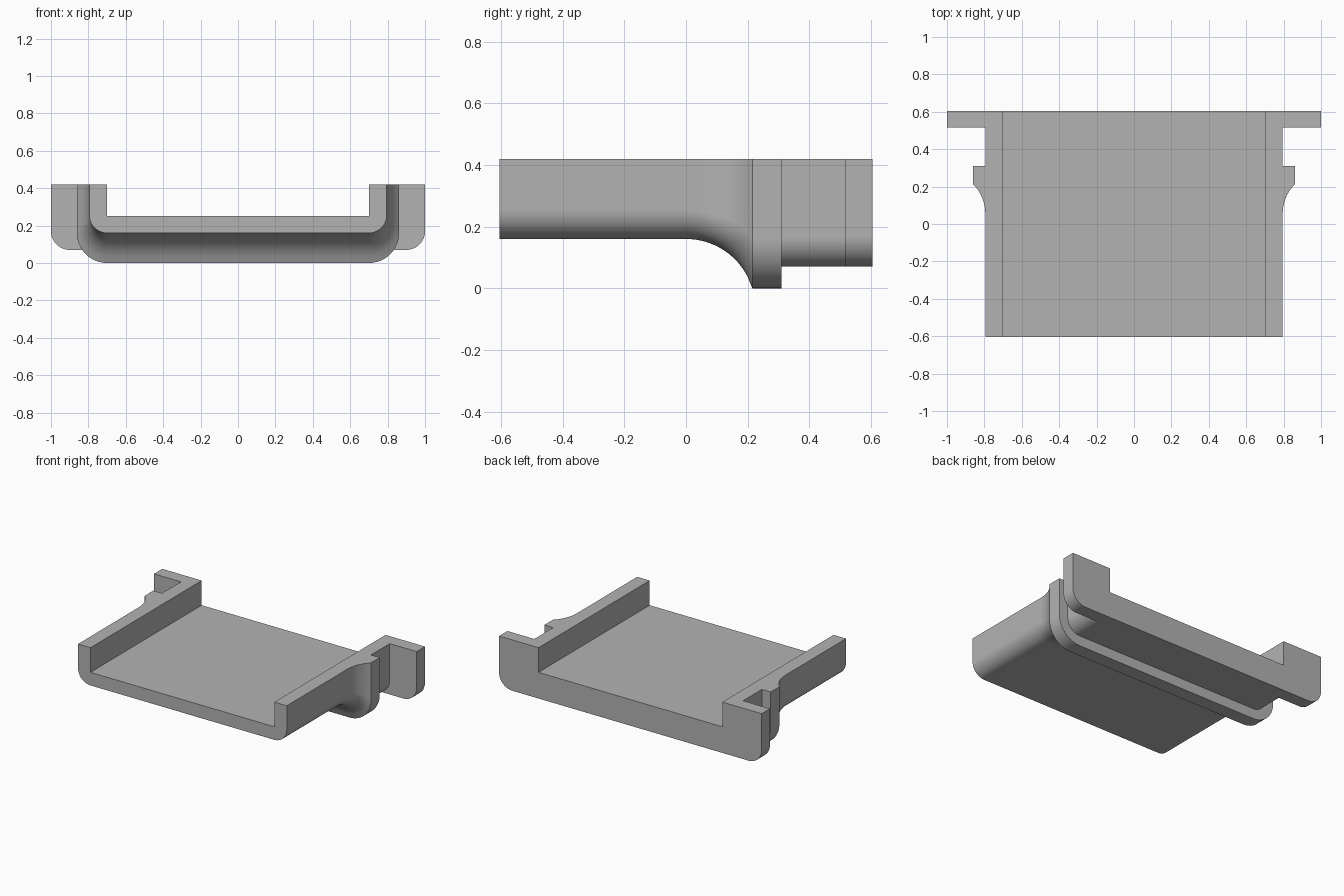
import bpy
import bmesh
from math import sin, cos, sqrt, pi, radians

cube = bpy.data.objects.get("Cube")
if cube:
    bpy.data.objects.remove(cube)

TOP, FLOOR, INNER = 0.42, 0.25, 0.70
BODY_W, BODY_B = 0.795, 0.16
FLARE_END, FLARE_R = 0.215, 0.2245
ARC, STEPS = 12, 14

grey = bpy.data.materials.new("plain grey")
grey.use_nodes = True
colour = (0.45, 0.45, 0.45, 1)
grey.diffuse_color = colour
grey.node_tree.nodes["Principled BSDF"].inputs["Base Color"].default_value = colour


def u_profile(w, b, r):
    """Closed U outline: square channel inside, rounded lower corners outside."""
    right = [(w - r + r * cos(a), b + r - r * sin(a))
             for a in (i * pi / 2 / ARC for i in range(ARC + 1))]
    left = [(-x, z) for x, z in reversed(right)]
    return ([(INNER, TOP), (w, TOP)] + right + left
            + [(-w, TOP), (-INNER, TOP), (-INNER, FLOOR), (INNER, FLOOR)])


def flare(y):
    """Outward offset of a concave arc that starts at y = 0."""
    return FLARE_R - sqrt(FLARE_R ** 2 - max(0, y) ** 2)


# Sections from front to back: (y, half width, bottom, corner radius)
sections = [(-0.605, BODY_W, BODY_B, 0.095)]
for i in range(STEPS + 1):
    y = FLARE_END * i / STEPS
    w = BODY_W + flare(y - 0.055)
    sections.append((y, w, BODY_B - flare(y), w - INNER))
rim = sections[-1][1:]
neck = (BODY_W, 0.07, 0.095)
flange = (1.0, 0.07, 0.10)
sections += [(0.31, *rim), (0.31, *neck), (0.515, *neck),
             (0.515, *flange), (0.605, *flange)]

# Loft the sections into one solid channel
bm = bmesh.new()
rings = [[bm.verts.new((x, y, z)) for x, z in u_profile(w, b, r)]
         for y, w, b, r in sections]
for a, b in zip(rings, rings[1:]):
    for i in range(len(a)):
        j = (i + 1) % len(a)
        bm.faces.new((a[i], a[j], b[j], b[i]))
bm.faces.new(rings[0])
bm.faces.new(list(reversed(rings[-1])))
bmesh.ops.remove_doubles(bm, verts=bm.verts, dist=1e-5)

# Merge the flush undersides of neck and flange, then all coplanar faces
flush = {e for f in bm.faces if f.calc_area() < 1e-6
         for e in f.edges if e.calc_length() > 1}
bmesh.ops.dissolve_edges(bm, edges=list(flush), use_verts=False)
bmesh.ops.dissolve_limit(bm, angle_limit=radians(0.1),
                         verts=bm.verts, edges=bm.edges)
bmesh.ops.recalc_face_normals(bm, faces=bm.faces)

mesh = bpy.data.meshes.new("flanged_channel")
bm.to_mesh(mesh)
bm.free()
mesh.materials.append(grey)
channel = bpy.data.objects.new("flanged_channel", mesh)
bpy.context.collection.objects.link(channel)

# Smooth the rounded corners and keep the edges crisp
bpy.context.view_layer.objects.active = channel
channel.select_set(True)
bpy.ops.object.shade_smooth_by_angle(angle=radians(30))
weighted = channel.modifiers.new("weighted_normals", "WEIGHTED_NORMAL")
weighted.keep_sharp = True
